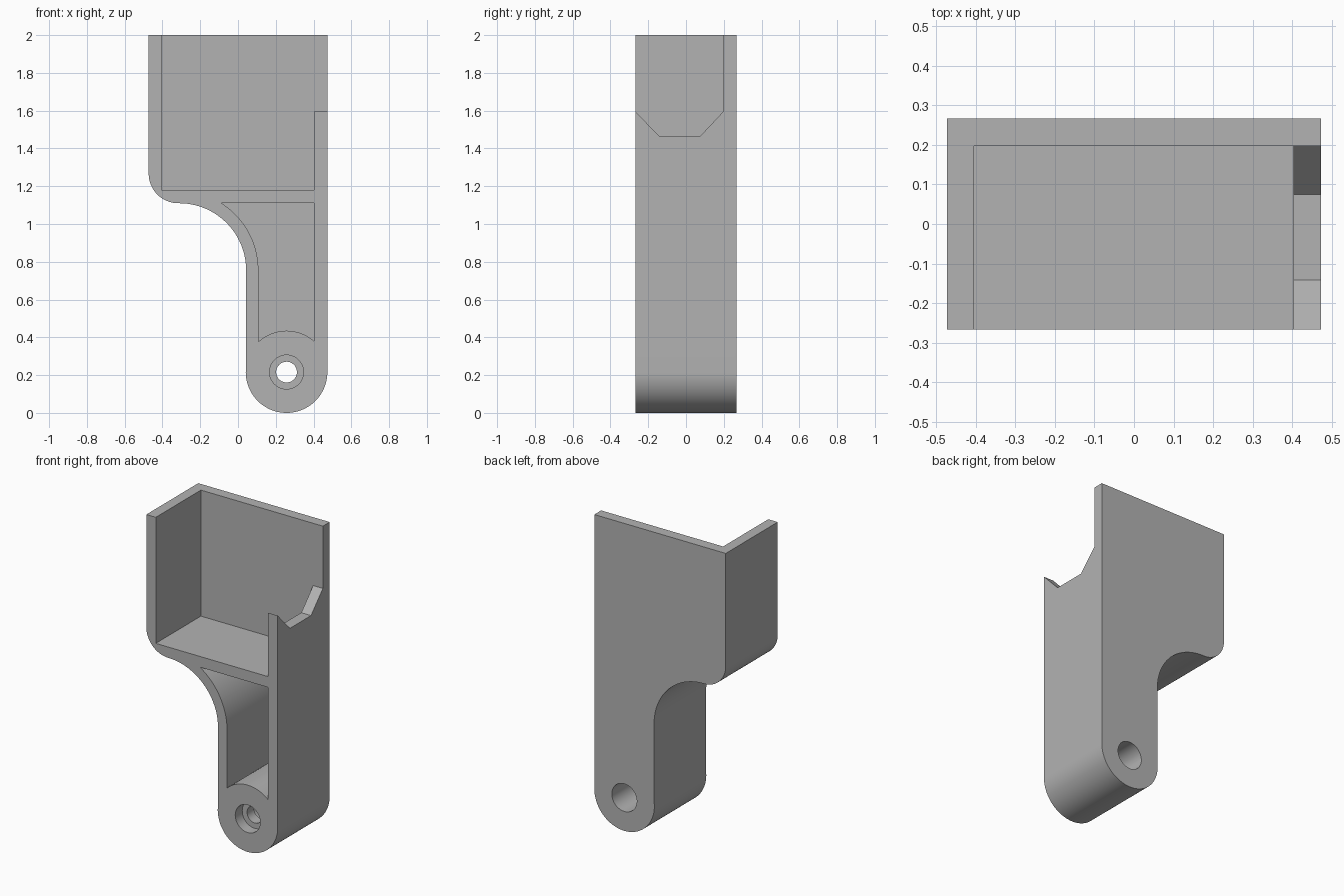
import bpy, bmesh
from math import sin, cos, pi, radians, asin, acos
from mathutils import Matrix

if "Cube" in bpy.data.objects:
    bpy.data.objects.remove(bpy.data.objects["Cube"], do_unlink=True)

grey = bpy.data.materials.new("plain grey")
grey.use_nodes = True
grey.diffuse_color = (0.45, 0.45, 0.45, 1)
grey.node_tree.nodes["Principled BSDF"].inputs["Base Color"].default_value = (0.45, 0.45, 0.45, 1)

# Main dimensions
FRONT, BACK, INNER_BACK = -0.267, 0.267, 0.197
LEFT, RIGHT, TOP = -0.473, 0.473, 2.0
IN_LEFT, IN_RIGHT = -0.405, 0.403
BOSS = (0.257, 0.216)
BOSS_R = 0.216
BEND = (-0.312, 0.755)
BEND_R, BEND_IN_R = 0.355, 0.42
OUT = FRONT - 0.1


def arc(centre, r, a0, a1, n=24):
    return [(centre[0] + r * cos(a0 + (a1 - a0) * i / n),
             centre[1] + r * sin(a0 + (a1 - a0) * i / n)) for i in range(n + 1)]


def prism(name, points, start, end, axis="y"):
    """Extrude a profile of (x, z) along y, or of (y, z) along x."""
    bm = bmesh.new()
    place = (lambda a, b: (a, start, b)) if axis == "y" else (lambda a, b: (start, a, b))
    face = bm.faces.new([bm.verts.new(place(*p)) for p in points])
    ext = bmesh.ops.extrude_face_region(bm, geom=[face])
    shift = (0, end - start, 0) if axis == "y" else (end - start, 0, 0)
    bmesh.ops.translate(bm, vec=shift,
                        verts=[v for v in ext["geom"] if isinstance(v, bmesh.types.BMVert)])
    bmesh.ops.recalc_face_normals(bm, faces=bm.faces)
    mesh = bpy.data.meshes.new(name)
    bm.to_mesh(mesh)
    bm.free()
    mesh.materials.append(grey)
    obj = bpy.data.objects.new(name, mesh)
    bpy.context.collection.objects.link(obj)
    return obj


def hole(name, r, start, end):
    return prism(name, arc(BOSS, r, 0, 2 * pi, 48)[:-1], start, end)


# Solid bracket outline: wide box on top, bent neck, round boss below
neck_x = BEND[0] + BEND_R
meet = acos((neck_x - BOSS[0]) / BOSS_R)
corner_r = 0.157
outline = [(RIGHT, TOP), (LEFT, TOP)]
outline += arc((LEFT + corner_r, BEND[1] + BEND_R + corner_r), corner_r, pi, 1.5 * pi, 16)
outline += arc(BEND, BEND_R, pi / 2, 0)
outline += arc(BOSS, BOSS_R, meet, 2 * pi, 48)
bracket = prism("bracket_body", outline, FRONT, BACK)

# Upper open tray
tray = prism("tray_cutter", [(IN_LEFT, 1.18), (IN_RIGHT, 1.18), (IN_RIGHT, 2.2), (IN_LEFT, 2.2)],
             OUT, INNER_BACK)

# Lower pocket between the neck walls, above the boss
roof = BEND[1] + BEND_R
in_x = BEND[0] + BEND_IN_R
pocket_pts = [(IN_RIGHT, roof)]
pocket_pts += arc(BEND, BEND_IN_R, asin(BEND_R / BEND_IN_R), 0)
pocket_pts += arc(BOSS, BOSS_R + 0.003, acos((in_x - BOSS[0]) / (BOSS_R + 0.003)),
                  acos((IN_RIGHT - BOSS[0]) / (BOSS_R + 0.003)))
pocket = prism("pocket_cutter", pocket_pts, OUT, INNER_BACK)

# Chamfered opening in the side wall
notch = prism("notch_cutter",
              [(INNER_BACK, 2.2), (INNER_BACK, 1.595), (0.075, 1.465), (-0.142, 1.465),
               (FRONT, 1.595), (OUT, 1.7), (OUT, 2.2)], IN_RIGHT - 0.05, RIGHT + 0.1, "x")

# Stepped bolt hole: shallow front recess, narrow collar, deep rear bore
cutters = [tray, pocket, notch,
           hole("front_recess_cutter", 0.09, OUT, -0.195),
           hole("bolt_hole_cutter", 0.055, OUT, BACK + 0.1),
           hole("rear_bore_cutter", 0.09, -0.125, BACK + 0.1)]

for c in cutters:
    mod = bracket.modifiers.new(c.name, "BOOLEAN")
    mod.operation, mod.solver, mod.object = "DIFFERENCE", "EXACT", c

# Bake the cuts and drop the cutters
depsgraph = bpy.context.evaluated_depsgraph_get()
baked = bpy.data.meshes.new_from_object(bracket.evaluated_get(depsgraph))
bracket.modifiers.clear()
bracket.data = baked
baked.name = "bracket_body"
for c in cutters:
    bpy.data.objects.remove(c, do_unlink=True)

bpy.ops.object.select_all(action="DESELECT")
bracket.select_set(True)
bpy.context.view_layer.objects.active = bracket
bpy.ops.object.shade_smooth_by_angle(angle=radians(25))
